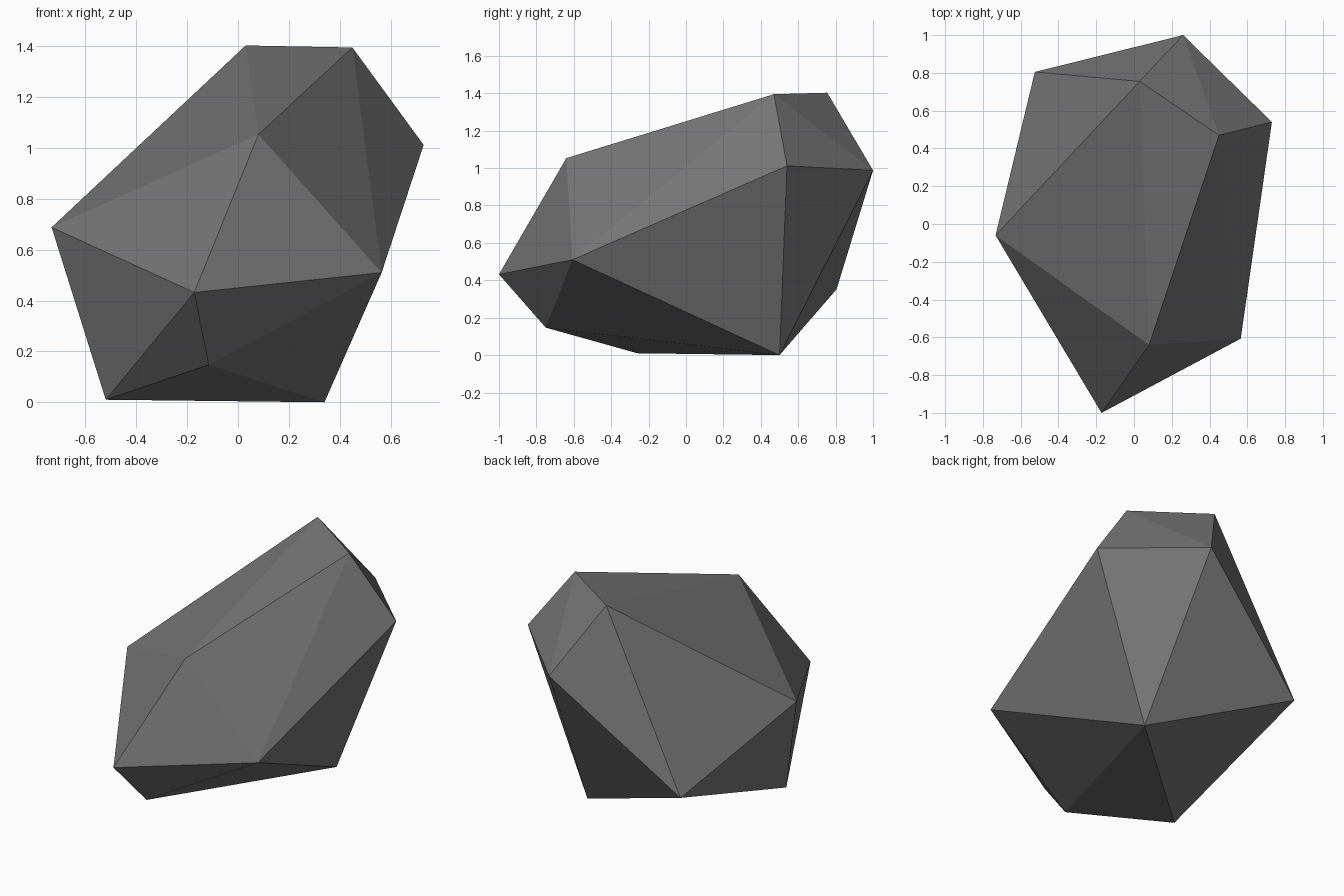
import bpy, bmesh

if "Cube" in bpy.data.objects:
    bpy.data.objects.remove(bpy.data.objects["Cube"])

# Corner points of the boulder, from the crown down to the base
CORNERS = [
    (0.03, 0.755, 1.403), (0.45, 0.47, 1.395),                       # crown
    (0.08, -0.64, 1.053), (0.73, 0.54, 1.012), (0.26, 1.0, 0.988),   # shoulders
    (-0.733, -0.06, 0.688), (0.565, -0.607, 0.51), (-0.172, -1.0, 0.432),
    (-0.525, 0.805, 0.352), (-0.115, -0.75, 0.147),                  # lower sides
    (-0.52, -0.26, 0.01), (0.34, 0.50, 0.0),                         # base
]

# Boulder: convex faceted stone wrapped round the corners
bm = bmesh.new()
for co in CORNERS:
    bm.verts.new(co)
bmesh.ops.convex_hull(bm, input=bm.verts[:])
bmesh.ops.recalc_face_normals(bm, faces=bm.faces[:])
for face in bm.faces:
    face.smooth = False

mesh = bpy.data.meshes.new("boulder")
bm.to_mesh(mesh)
bm.free()

# Single stone colour
stone = bpy.data.materials.new("stone grey")
stone.diffuse_color = (0.18, 0.18, 0.183, 1.0)
stone.use_nodes = True
stone.node_tree.nodes["Principled BSDF"].inputs["Base Color"].default_value = stone.diffuse_color
mesh.materials.append(stone)

boulder = bpy.data.objects.new("boulder", mesh)
bpy.context.collection.objects.link(boulder)
